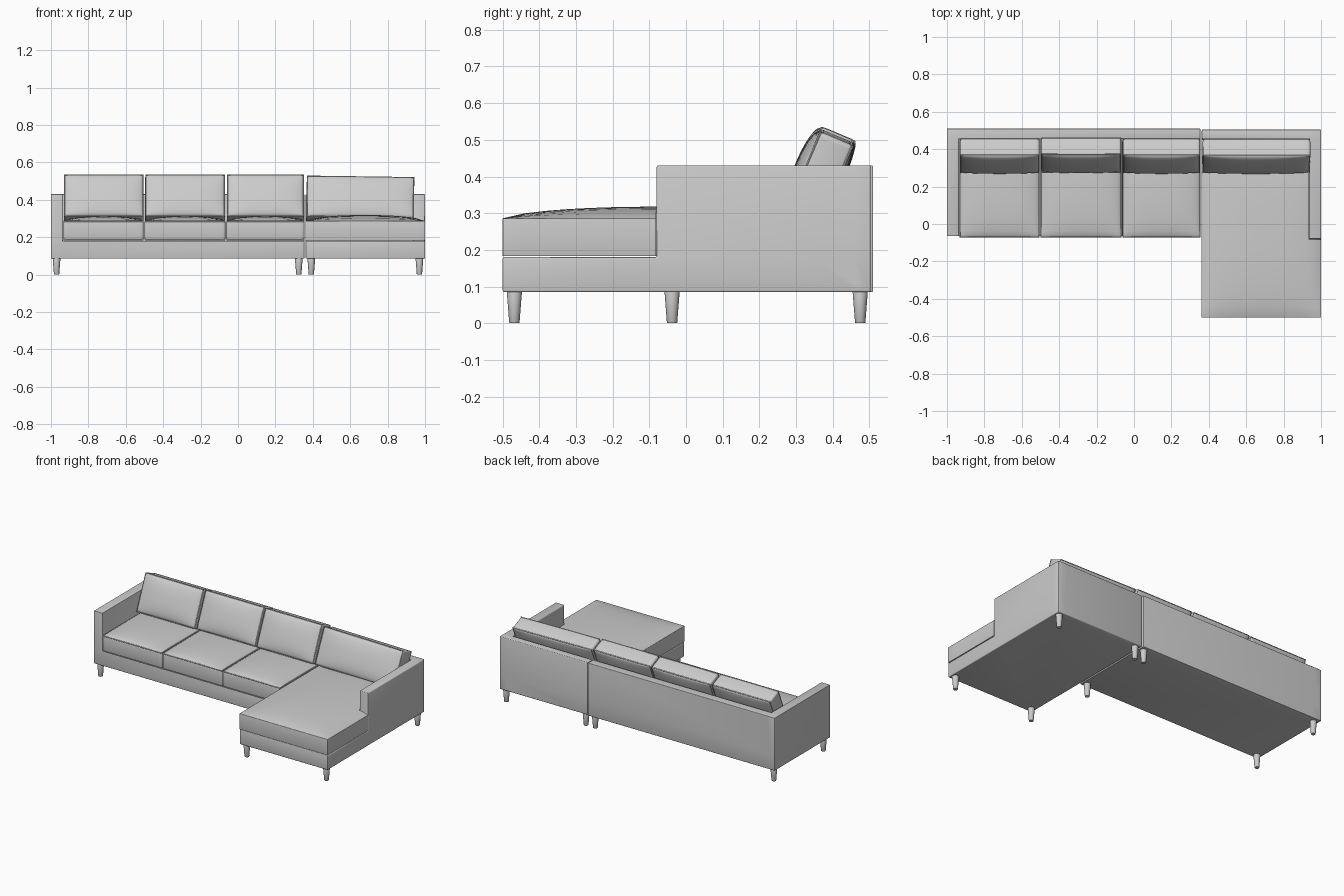
import bpy, bmesh, math
from mathutils import Matrix, Vector

if "Cube" in bpy.data.objects:
    bpy.data.objects.remove(bpy.data.objects["Cube"])

fabric = bpy.data.materials.new("grey_fabric")
fabric.use_nodes = True
GREY = (0.6, 0.6, 0.6, 1)
fabric.diffuse_color = GREY
fabric.node_tree.nodes["Principled BSDF"].inputs["Base Color"].default_value = GREY


def activate(ob):
    bpy.ops.object.select_all(action='DESELECT')
    ob.select_set(True)
    bpy.context.view_layer.objects.active = ob


def add_object(name, bm):
    mesh = bpy.data.meshes.new(name)
    bmesh.ops.recalc_face_normals(bm, faces=bm.faces)
    bm.to_mesh(mesh)
    bm.free()
    mesh.materials.append(fabric)
    ob = bpy.data.objects.new(name, mesh)
    bpy.context.collection.objects.link(ob)
    return ob


def finish(ob, bevel=0, segments=3):
    activate(ob)
    if bevel:
        mod = ob.modifiers.new("soft_edges", 'BEVEL')
        mod.width, mod.segments, mod.angle_limit = bevel, segments, math.radians(50)
    bpy.ops.object.convert(target='MESH')
    bpy.ops.object.shade_smooth_by_angle(angle=math.radians(40))


def box(name, x0, x1, y0, y1, z0, z1):
    bm = bmesh.new()
    bmesh.ops.create_cube(bm, size=1)
    for v in bm.verts:
        v.co = ((x0 + x1) / 2 + v.co.x * (x1 - x0), (y0 + y1) / 2 + v.co.y * (y1 - y0),
                (z0 + z1) / 2 + v.co.z * (z1 - z0))
    return add_object(name, bm)


def frame(name, boxes):
    """Weld several boxes into one upholstered frame."""
    body = box(name, *boxes[0])
    for dims in boxes[1:]:
        part = box("helper", *dims)
        activate(body)
        mod = body.modifiers.new("weld", 'BOOLEAN')
        mod.operation, mod.solver, mod.object = 'UNION', 'EXACT', part
        bpy.ops.object.modifier_apply(modifier=mod.name)
        bpy.data.objects.remove(part)
    finish(body, 0.006)


def piping(name, points, matrix):
    curve = bpy.data.curves.new(name, 'CURVE')
    curve.dimensions = '3D'
    curve.bevel_depth, curve.bevel_resolution = 0.0035, 1
    spline = curve.splines.new('POLY')
    spline.points.add(len(points) - 1)
    for p, co in zip(spline.points, points):
        p.co = (*(matrix @ Vector(co)), 1)
    spline.use_cyclic_u = True
    curve.materials.append(fabric)
    ob = bpy.data.objects.new(name, curve)
    bpy.context.collection.objects.link(ob)
    finish(ob)


def cushion(name, x0, x1, y0, y1, z0, z1, crown, back_crown=0, matrix=Matrix(), notch=None):
    """Padded block, domed on top; a notch (x, y) cuts away its far right corner."""
    bm = bmesh.new()
    bmesh.ops.create_grid(bm, x_segments=16, y_segments=16, size=1)
    for v in bm.verts:
        v.co = (x0 + (v.co.x + 1) / 2 * (x1 - x0), y0 + (v.co.y + 1) / 2 * (y1 - y0), z1)
    if notch:
        for co, no in (((notch[0], 0, 0), (1, 0, 0)), ((0, notch[1], 0), (0, 1, 0))):
            bmesh.ops.bisect_plane(bm, geom=bm.verts[:] + bm.edges[:] + bm.faces[:],
                                   dist=1e-5, plane_co=co, plane_no=no)
        gone = [f for f in bm.faces if f.calc_center_median().x > notch[0]
                and f.calc_center_median().y > notch[1]]
        bmesh.ops.delete(bm, geom=gone, context='FACES')
    new = bmesh.ops.extrude_face_region(bm, geom=bm.faces[:])["geom"]
    bottom = {g for g in new if isinstance(g, bmesh.types.BMVert)}

    # Dome the broad sides, falling off towards every edge
    def puff(t):
        return 1 - max(0, abs(2 * t - 1)) ** 2.6
    for v in bm.verts:
        d = puff((v.co.x - x0) / (x1 - x0)) * puff((v.co.y - y0) / (y1 - y0))
        d = d ** 0.7 if d > 0 else 0
        v.co.z = z0 - back_crown * d if v in bottom else z1 + crown * d
    bm.transform(matrix)
    finish(add_object(name, bm), 0.012)

    # Seam cord along the upper and lower rims
    s = 0.003
    rim = [(x0 + s, y0 + s), (x1 - s, y0 + s)]
    if notch:
        rim += [(x1 - s, notch[1] - s), (notch[0] - s, notch[1] - s), (notch[0] - s, y1 - s)]
    else:
        rim.append((x1 - s, y1 - s))
    rim.append((x0 + s, y1 - s))
    for label, z in (("upper", z1 - s), ("lower", z0 + s)):
        piping(f"{name}_{label}_piping", [(x, y, z) for x, y in rim], matrix)


# Frames
frame("sofa_frame", [(-1, 0.355, -0.065, 0.51, 0.085, 0.18),
                     (-1, 0.355, 0.455, 0.51, 0.085, 0.43),
                     (-1, -0.938, -0.065, 0.51, 0.085, 0.43)])
frame("chaise_frame", [(0.362, 1, -0.5, 0.505, 0.085, 0.18),
                       (0.362, 1, 0.455, 0.505, 0.085, 0.43),
                       (0.938, 1, -0.08, 0.505, 0.085, 0.43)])

# Seat and back cushions
edges = [-0.936, -0.502, -0.065, 0.357]
lean = Matrix.Rotation(math.radians(67), 4, 'X')
for i, (a, b) in enumerate(zip(edges, edges[1:])):
    a, b = a + 0.002, b - 0.002
    cushion(f"seat_cushion_{i + 1}", a, b, -0.072, 0.453, 0.183, 0.288, 0.024)
    place = Matrix.Translation((0, 0.272 + 0.004 * (i == 1), 0.312)) @ lean
    cushion(f"back_cushion_{i + 1}", a + 0.004, b - 0.002, 0, 0.244, -0.1, 0, 0.024, 0.012, place)

cushion("chaise_seat_cushion", 0.361, 1, -0.5, 0.453, 0.183, 0.286, 0.032, notch=(0.936, -0.082))
tilt = Matrix.Translation((0.655, 0.272, 0.308)) @ Matrix.Rotation(math.radians(0.8), 4, 'Y') @ lean
cushion("chaise_back_cushion", -0.29, 0.285, 0, 0.238, -0.1, 0, 0.024, 0.012, tilt)

# Tapered legs
for unit, xs, ys in (("sofa", (-0.97, 0.325), (-0.038, 0.475)),
                     ("chaise", (0.392, 0.97), (-0.468, 0.475))):
    for side, x in zip(("right", "left"), xs):
        for end, y in zip(("front", "back"), ys):
            bm = bmesh.new()
            bmesh.ops.create_cone(bm, cap_ends=True, segments=20, radius1=0.014, radius2=0.021,
                                  depth=0.09, matrix=Matrix.Translation((x, y, 0.045)))
            finish(add_object(f"{unit}_{end}_{side}_leg", bm), 0.002, 2)
